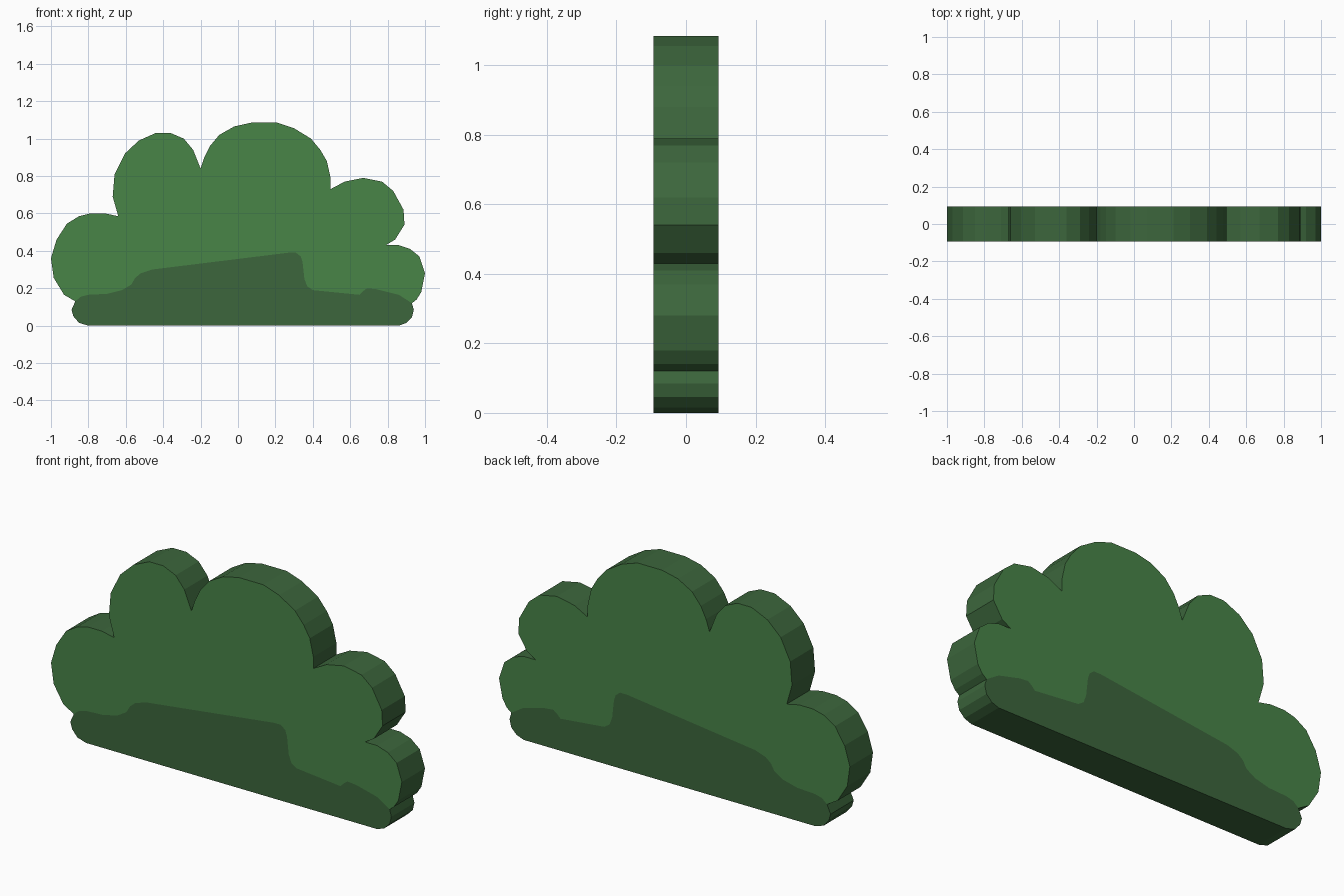
import bpy, bmesh

if "Cube" in bpy.data.objects:
    bpy.data.objects.remove(bpy.data.objects["Cube"])

HALF = 0.094  # half thickness of the board


def material(name, rgb):
    m = bpy.data.materials.new(name)
    m.diffuse_color = (*rgb, 1)
    m.use_nodes = True
    m.node_tree.nodes["Principled BSDF"].inputs["Base Color"].default_value = m.diffuse_color
    return m


leaf_green = material("leaf green", (0.066, 0.232, 0.064))
shade_green = material("shade green", (0.045, 0.133, 0.045))

# Scalloped lobes, left to right; each ends in the notch before the next (x, z)
lobes = [
    [(-.93, .165), (-.985, .255), (-1, .36), (-.97, .46), (-.915, .545), (-.85, .585),
     (-.79, .60), (-.71, .60), (-.64, .585)],
    [(-.67, .69), (-.66, .81), (-.605, .92), (-.53, .99), (-.44, 1.03), (-.36, 1.03),
     (-.29, 1.0), (-.24, .94), (-.22, .89), (-.20, .84)],
    [(-.18, .90), (-.15, .96), (-.10, 1.02), (-.02, 1.065), (.07, 1.085), (.21, 1.085),
     (.30, 1.055), (.39, 1.0), (.44, .94), (.475, .88), (.495, .79), (.495, .73)],
    [(.57, .77), (.67, .79), (.77, .77), (.83, .72), (.885, .62), (.89, .54),
     (.84, .46), (.79, .43)],
    [(.86, .43), (.92, .41), (.97, .37), (1, .28), (.98, .18), (.955, .14)],
]
crown = [p for lobe in lobes for p in lobe]

# Rounded foot below the lobes, right notch to left notch
foot = [(.93, .12), (.94, .085), (.93, .045), (.90, .015), (.86, 0),
        (-.80, 0), (-.85, .015), (-.88, .05), (-.89, .085), (-.87, .13)]

# Upper edge of the dark patch, left notch to right notch
seam = [(-.84, .155), (-.80, .165), (-.70, .17), (-.62, .19), (-.57, .22), (-.55, .255),
        (-.52, .28), (-.46, .30), (.27, .39), (.31, .39), (.335, .37), (.345, .34),
        (.355, .25), (.37, .21), (.40, .19), (.65, .165), (.67, .185), (.69, .20),
        (.74, .195), (.86, .165)]

bm = bmesh.new()


def ring(points, y):
    return [bm.verts.new((x, y, z)) for x, z in points]


# Front and back: light crown and dark foot meeting flush along the seam
rims = []
for y in (-HALF, HALF):
    c, f, s = ring(crown, y), ring(foot, y), ring(seam, y)
    top = bm.faces.new([f[-1]] + c + [f[0]] + s[::-1])
    low = bm.faces.new(f + s)
    top.material_index, low.material_index = 0, 1
    rims.append(c + f)

# Rim joining both sides
front, back = rims
for i in range(len(front)):
    j = (i + 1) % len(front)
    bm.faces.new((front[i], front[j], back[j], back[i])).material_index = 1

bmesh.ops.recalc_face_normals(bm, faces=bm.faces)
bmesh.ops.triangulate(bm, faces=[f for f in bm.faces if len(f.verts) > 4])

mesh = bpy.data.meshes.new("bush")
bm.to_mesh(mesh)
bm.free()
mesh.materials.append(leaf_green)
mesh.materials.append(shade_green)
bush = bpy.data.objects.new("bush", mesh)
bpy.context.collection.objects.link(bush)
